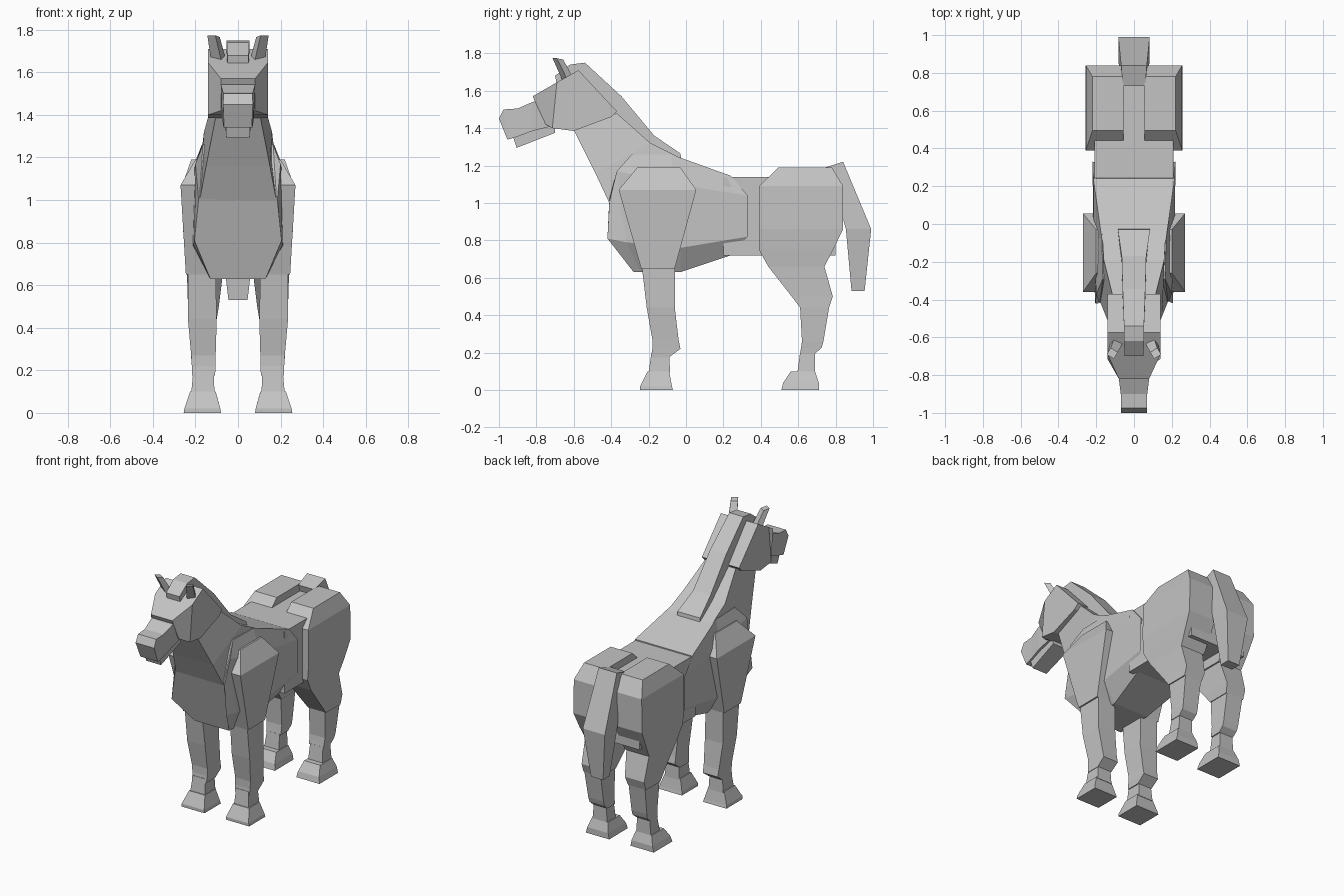
import bpy, bmesh
from mathutils import Vector, Matrix

grey = bpy.data.materials.new("light grey")
grey.diffuse_color = (0.55, 0.55, 0.55, 1)


def loft(name, rings):
    """Skin a closed solid over a list of equal-length point rings."""
    bm = bmesh.new()
    vs = [[bm.verts.new(p) for p in r] for r in rings]
    n = len(rings[0])
    for a, b in zip(vs, vs[1:]):
        for i in range(n):
            j = (i + 1) % n
            bm.faces.new((a[i], a[j], b[j], b[i]))
    bm.faces.new(vs[0])
    bm.faces.new(vs[-1])
    bmesh.ops.recalc_face_normals(bm, faces=bm.faces)
    me = bpy.data.meshes.new(name)
    bm.to_mesh(me)
    bm.free()
    me.materials.append(grey)
    ob = bpy.data.objects.new(name, me)
    bpy.context.collection.objects.link(ob)
    return ob


def centred(name, sections):
    """Loft symmetric rings; each section is a list of (half_width, y, z)."""
    return loft(name, [[(w, y, z) for w, y, z in s] +
                       [(-w, y, z) for w, y, z in reversed(s)] for s in sections])


def paired(name, sections):
    """Loft boxes up a limb, (z, y0, y1, x0, x1), on both sides."""
    for side, s in (("left", 1), ("right", -1)):
        loft(f"{name}_{side}", [[(s * x0, y0, z), (s * x1, y0, z),
                                 (s * x1, y1, z), (s * x0, y1, z)]
                                for z, y0, y1, x0, x1 in sections])


# Chest and barrel
centred("barrel", [
    [(.18, -.41, 1.02), (.185, -.41, 1.0), (.205, -.42, .81), (.13, -.28, .63)],
    [(.165, -.29, 1.26), (.2, -.37, 1.17), (.21, -.32, .79), (.13, -.24, .63)],
    [(.17, -.08, 1.26), (.215, -.06, 1.1), (.215, -.03, .76), (.13, -.03, .63)],
    [(.215, .24, 1.145), (.22, .33, 1.04), (.22, .33, .82), (.17, .24, .72)],
])

# Loin running back between the haunches
centred("loin", [[(.21, y, 1.14), (.21, y, .72)] for y in (.2, .8)])

# Neck, chest to cheek
centred("neck", [
    [(.17, -.02, 1.235), (.18, -.41, 1.0)],
    [(.16, -.19, 1.32), (.15, -.485, 1.16)],
    [(.115, -.37, 1.48), (.105, -.60, 1.39)],
])

# Head and cheeks
centred("head", [
    [(.14, -.37, 1.49), (.14, -.40, 1.46)],
    [(.14, -.575, 1.71), (.14, -.60, 1.385)],
    [(.14, -.69, 1.645), (.14, -.715, 1.40)],
    [(.08, -.82, 1.57), (.08, -.75, 1.42)],
])

# Muzzle and lower jaw
centred("muzzle", [
    [(.08, -.72, 1.56), (.075, -.72, 1.41)],
    [(.08, -.82, 1.54), (.075, -.82, 1.385)],
    [(.07, -.90, 1.505), (.07, -.90, 1.355)],
    [(.068, -.975, 1.50), (.068, -.95, 1.34)],
    [(.07, -1.0, 1.45), (.065, -.955, 1.34)],
])
centred("lower_jaw", [
    [(.062, -.70, 1.43), (.062, -.70, 1.375)],
    [(.058, -.93, 1.37), (.055, -.905, 1.295)],
])

# Mane strip from forelock to withers
centred("mane", [
    [(.05, -.70, 1.68), (.05, -.69, 1.63)],
    [(.053, -.62, 1.74), (.053, -.60, 1.66)],
    [(.053, -.54, 1.75), (.053, -.55, 1.64)],
    [(.06, -.345, 1.57), (.06, -.40, 1.48)],
    [(.065, -.17, 1.36), (.065, -.21, 1.30)],
    [(.085, -.03, 1.265), (.085, -.02, 1.20)],
])

# Ears, leaning forward and outward
for side, s in (("left", 1), ("right", -1)):
    base, tip = Vector((s * .085, -.615, 1.63)), Vector((s * .115, -.685, 1.77))
    turn = Matrix.Rotation(s * .55, 3, 'Z')
    rings = []
    for c, h in ((base, .026), (tip, .02)):
        rings.append([c + turn @ Vector((x * h, y * h, -.2 * y * h))
                      for x, y in ((-1.1, -1), (1.1, -1), (1.1, 1), (-1.1, 1))])
    loft(f"ear_{side}", rings)

# Tail
centred("tail", [
    [(.06, .73, 1.185), (.06, .76, 1.08)],
    [(.068, .84, 1.22), (.068, .80, 1.05)],
    [(.083, .99, .86), (.083, .855, .86)],
    [(.045, .955, .53), (.045, .885, .53)],
])

# Front legs
paired("shoulder", [
    (1.19, -.26, -.03, .10, .20), (1.07, -.36, .055, .10, .27),
    (.65, -.24, -.06, .105, .245)])
paired("front_leg", [
    (.65, -.235, -.06, .105, .235), (.44, -.21, -.06, .10, .235),
    (.27, -.18, -.04, .105, .22), (.22, -.18, -.03, .105, .217),
    (.175, -.185, -.09, .108, .215)])
paired("front_pastern", [
    (.20, -.185, -.09, .115, .21), (.09, -.20, -.085, .11, .22)])
paired("front_hoof", [
    (.10, -.205, -.09, .105, .225), (.02, -.245, -.075, .083, .252),
    (0, -.245, -.07, .08, .255)])

# Hind legs
paired("haunch", [
    (1.19, .495, .78, .055, .22), (1.09, .39, .84, .055, .255),
    (.86, .39, .84, .055, .258), (.75, .39, .787, .055, .25),
    (.66, .44, .74, .06, .24)])
paired("thigh", [
    (.66, .44, .74, .07, .24), (.50, .565, .785, .09, .235),
    (.44, .61, .765, .10, .235)])
paired("hind_leg", [
    (.44, .61, .765, .105, .228), (.26, .62, .735, .105, .22),
    (.225, .615, .725, .105, .217), (.195, .61, .69, .108, .215)])
paired("hind_pastern", [
    (.20, .61, .69, .115, .21), (.09, .595, .69, .11, .22)])
paired("hind_hoof", [
    (.10, .56, .69, .105, .225), (.04, .52, .71, .088, .245),
    (0, .51, .71, .08, .255)])
